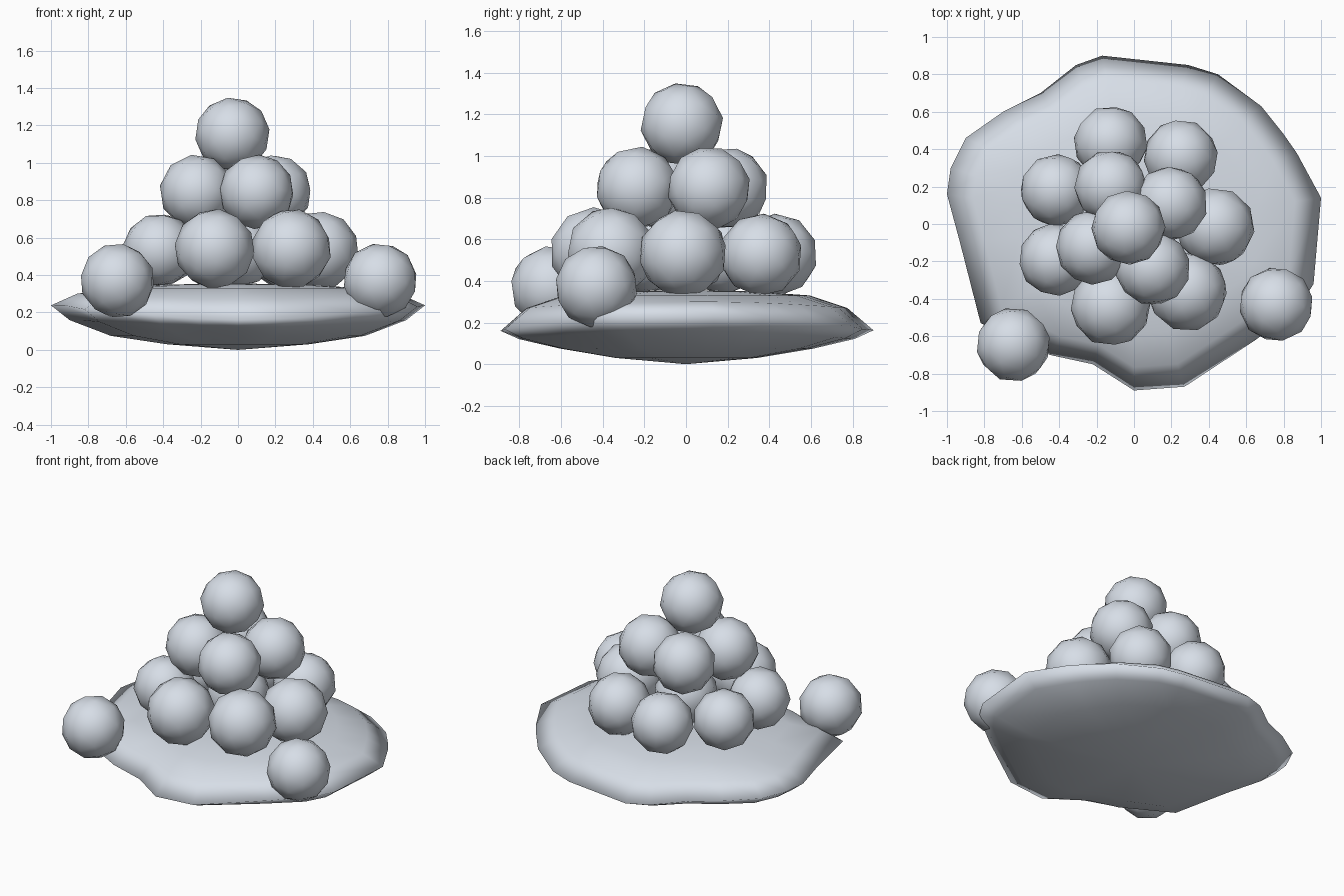
import bpy, bmesh, math, random
from mathutils import Euler

if "Cube" in bpy.data.objects:
    bpy.data.objects.remove(bpy.data.objects["Cube"])

random.seed(4)
snow = bpy.data.materials.new("snow_white")
snow.diffuse_color = (0.68, 0.73, 0.80, 1)
snow.use_nodes = True
snow.node_tree.nodes["Principled BSDF"].inputs["Base Color"].default_value = snow.diffuse_color


def finish(name, bm, loc=(0, 0, 0)):
    bmesh.ops.recalc_face_normals(bm, faces=bm.faces)
    for f in bm.faces:
        f.smooth = True
    me = bpy.data.meshes.new(name)
    bm.to_mesh(me)
    bm.free()
    me.materials.append(snow)
    ob = bpy.data.objects.new(name, me)
    ob.location = loc
    bpy.context.collection.objects.link(ob)
    return ob


# Snow mound: irregular outline, lofted from a low point up to a flattened dome
outline = [(-1, .16), (-.98, .3), (-.9, .46), (-.7, .6), (-.5, .7), (-.31, .85),
           (-.17, .9), (.29, .85), (.45, .8), (.68, .63), (.8, .48), (.87, .38),
           (1, .14), (.96, -.32), (.88, -.45), (.65, -.62), (.27, -.87),
           (0, -.89), (-.22, -.75), (-.45, -.7), (-.82, -.53), (-.93, -.1)]
# (outline scale, height, share of the rim's own height variation)
rings = [(.38, .03, 0), (.68, .075, 0), (.9, .14, .5), (1, .2, 1),
         (.86, .285, .4), (.66, .33, 0), (.35, .35, 0)]
bm = bmesh.new()
loops = []
for s, z, k in rings:
    loops.append([bm.verts.new((x * s, y * s,
                                z + k * .04 * math.cos(2 * math.atan2(y, x))))
                  for x, y in outline])
n = len(outline)
for a, b in zip(loops, loops[1:]):
    for i in range(n):
        j = (i + 1) % n
        bm.faces.new((a[i], a[j], b[j], b[i]))
for loop, z in ((loops[0], 0), (loops[-1], .355)):
    tip = bm.verts.new((0, 0, z))
    for i in range(n):
        bm.faces.new((loop[i], loop[(i + 1) % n], tip))
finish("snow_mound", bm)

# Snowballs: x, y, z, radius
layers = {
    "bottom_snowball": [(-.125, .435, .525, .198), (.25, .36, .525, .2),
                        (-.415, .18, .53, .195), (-.42, -.19, .535, .196),
                        (.435, -.015, .53, .212), (.285, -.36, .54, .215),
                        (-.125, -.44, .54, .215), (0, 0, .53, .2)],
    "middle_snowball": [(-.125, .2, .845, .197), (.195, .11, .845, .2),
                        (.1, -.235, .845, .201), (-.22, -.125, .845, .2)],
    "top_snowball": [(-.03, -.02, 1.152, .2)],
    "loose_snowball": [(-.645, -.645, .37, .2), (.76, -.43, .372, .2)],
}
for name, balls in layers.items():
    for x, y, z, r in balls:
        bm = bmesh.new()
        bmesh.ops.create_icosphere(bm, subdivisions=2, radius=r)
        turn = Euler([random.uniform(0, math.tau) for _ in range(3)])
        bmesh.ops.rotate(bm, verts=bm.verts, cent=(0, 0, 0), matrix=turn.to_matrix())
        finish(name, bm, (x, y, z))
